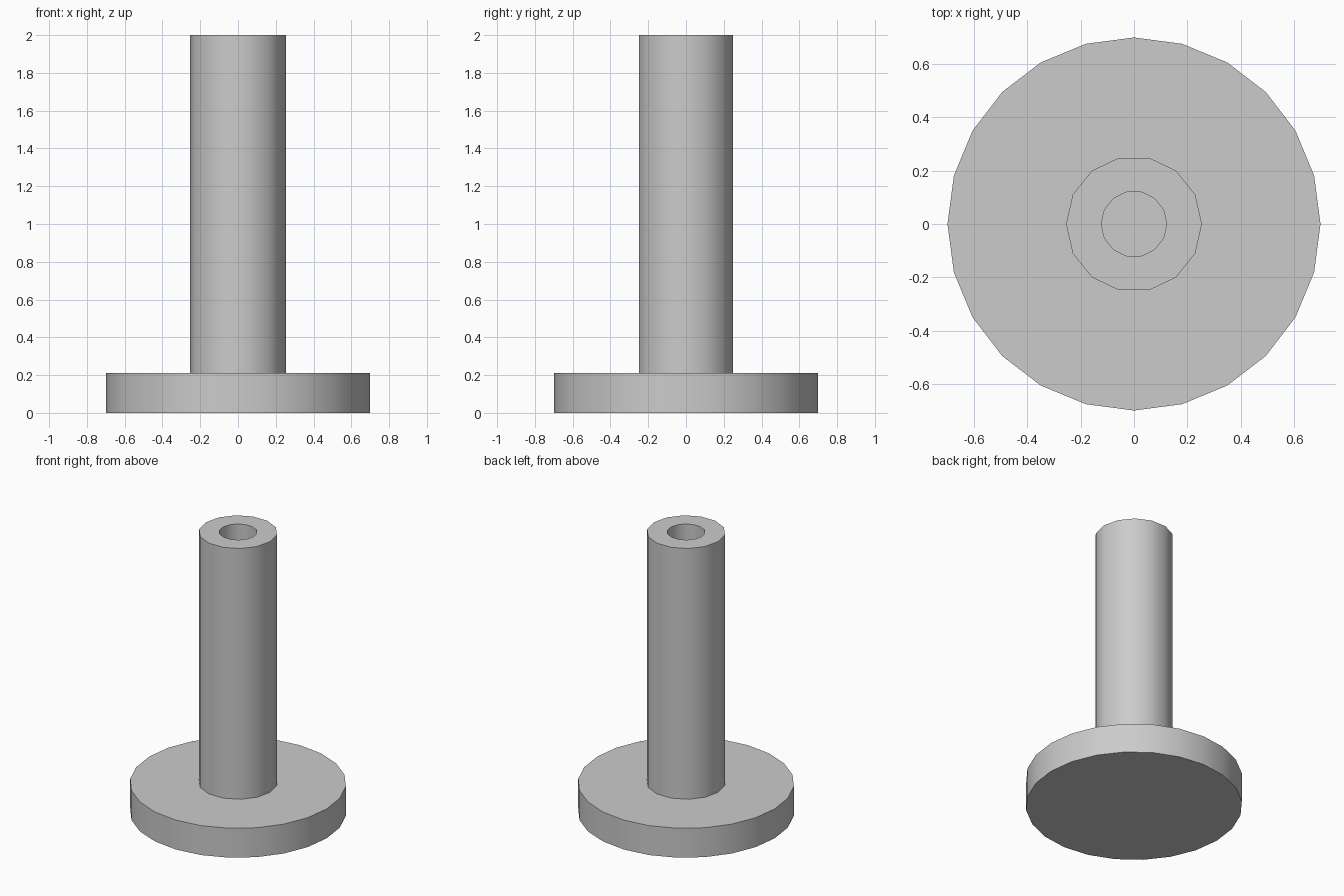
import bpy, bmesh
from math import cos, sin, tau, radians

if "Cube" in bpy.data.objects:
    bpy.data.objects.remove(bpy.data.objects["Cube"])

grey = bpy.data.materials.new("light grey")
grey.use_nodes = True
colour = (0.6, 0.6, 0.6, 1)
grey.diffuse_color = colour
grey.node_tree.nodes["Principled BSDF"].inputs["Base Color"].default_value = colour


def lathe(name, profile, sides, closed=False):
    """Turn a (radius, z) profile around z; an open profile gets flat end caps."""
    bm = bmesh.new()
    rings = [[bm.verts.new((r * cos(tau * i / sides), r * sin(tau * i / sides), z))
              for i in range(sides)] for r, z in profile]
    pairs = list(zip(rings, rings[1:]))
    if closed:
        pairs.append((rings[-1], rings[0]))
    else:
        bm.faces.new(rings[0])
        bm.faces.new(rings[-1])
    for low, high in pairs:
        for i in range(sides):
            j = (i + 1) % sides
            bm.faces.new((low[i], low[j], high[j], high[i]))
    bmesh.ops.recalc_face_normals(bm, faces=bm.faces)
    mesh = bpy.data.meshes.new(name)
    bm.to_mesh(mesh)
    bm.free()
    mesh.materials.append(grey)
    obj = bpy.data.objects.new(name, mesh)
    bpy.context.collection.objects.link(obj)
    bpy.ops.object.select_all(action="DESELECT")
    obj.select_set(True)
    bpy.context.view_layer.objects.active = obj
    bpy.ops.object.shade_smooth_by_angle(angle=radians(30))
    return obj


base_top, post_top = 0.21, 2.0
post_radius, bore_radius = 0.255, 0.123

# Round foot plate
lathe("base_disc", [(0.7, 0), (0.7, base_top)], 24)

# Upright post with a bore reaching down to the foot plate
lathe("hollow_post", [(post_radius, base_top), (post_radius, post_top),
                      (bore_radius, post_top), (bore_radius, base_top)], 14, closed=True)
